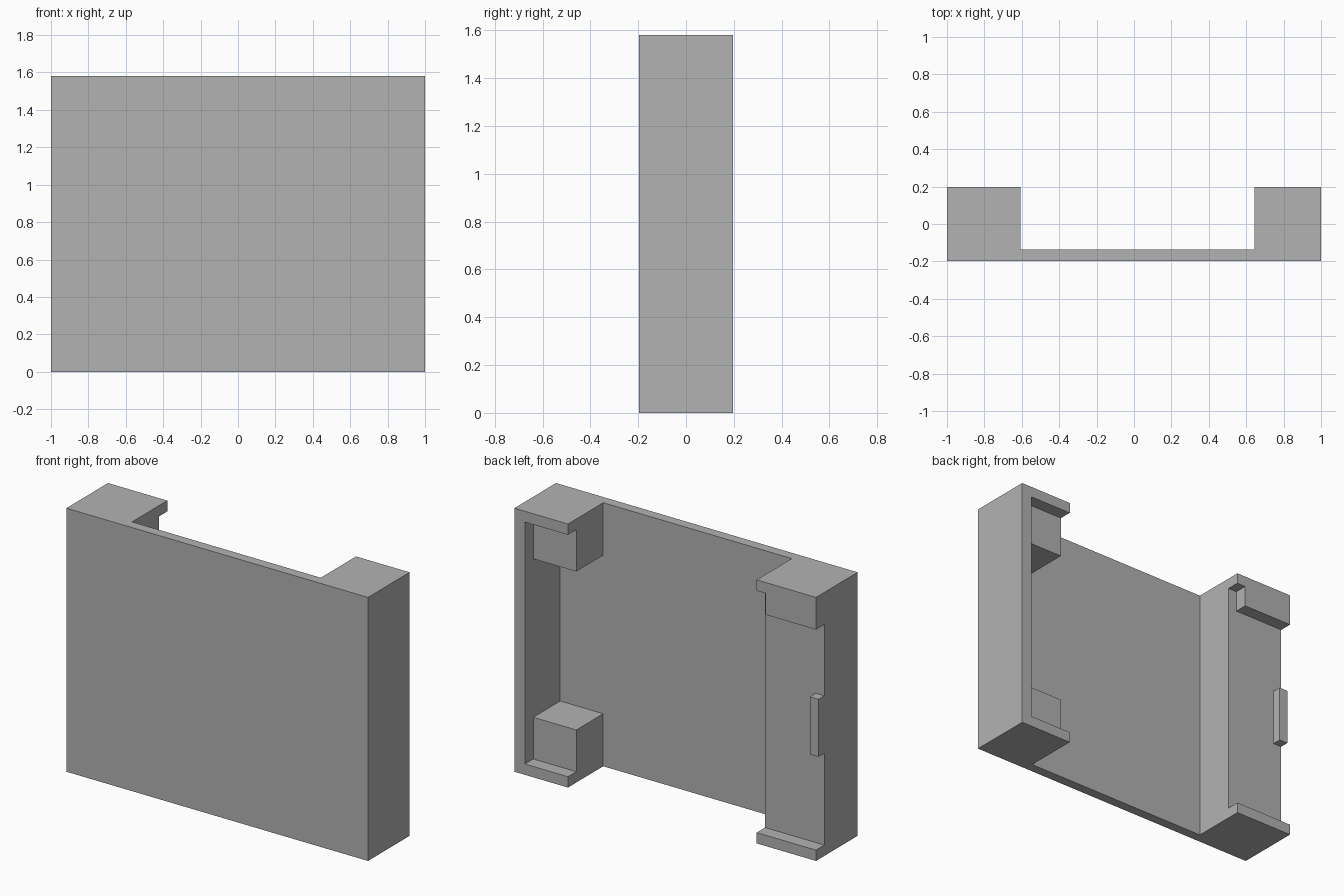
import bpy
import bmesh
from mathutils import Vector

default = bpy.data.objects.get("Cube")
if default:
    bpy.data.objects.remove(default, do_unlink=True)

# Overall sizes
W, D, H = 1.0, 0.197, 1.58      # half width, half depth, height
FLOOR = -0.137                  # inner face of the front panel
LEDGE = 0.118                   # back face of the recessed areas
LIP = 0.065                     # thickness of the end lips
IN_L, IN_R = 0.645, -0.607      # inner edges of the two side blocks
OVER = 0.2                      # how far cutters reach past the body

grey = bpy.data.materials.new("plain grey")
grey.use_nodes = True
grey.diffuse_color = (0.448, 0.448, 0.448, 1)
grey.node_tree.nodes["Principled BSDF"].inputs["Base Color"].default_value = grey.diffuse_color


def finish(name, bm):
    bmesh.ops.recalc_face_normals(bm, faces=bm.faces)
    mesh = bpy.data.meshes.new(name)
    bm.to_mesh(mesh)
    bm.free()
    mesh.materials.append(grey)
    obj = bpy.data.objects.new(name, mesh)
    bpy.context.collection.objects.link(obj)
    return obj


def box(name, x, y, z):
    bm = bmesh.new()
    bmesh.ops.create_cube(bm, size=1)
    for v in bm.verts:
        v.co = Vector(r[0] if c < 0 else r[1] for c, r in zip(v.co, (x, y, z)))
    return finish(name, bm)


def carve(body, x, y, z):
    cutter = box("cutter", x, y, z)
    cutter.hide_render = True
    mod = body.modifiers.new("carve", "BOOLEAN")
    mod.operation, mod.solver, mod.object = "DIFFERENCE", "EXACT", cutter
    bpy.context.view_layer.objects.active = body
    bpy.ops.object.modifier_apply(modifier=mod.name)
    bpy.data.objects.remove(cutter, do_unlink=True)


# Housing: a U-shaped plan extruded to full height
plan = [(-W, -D), (W, -D), (W, D), (IN_L, D),
        (IN_L, FLOOR), (IN_R, FLOOR), (IN_R, D), (-W, D)]
bm = bmesh.new()
base = bm.faces.new([bm.verts.new((x, y, 0)) for x, y in plan])
side = bmesh.ops.extrude_face_region(bm, geom=[base])
bmesh.ops.translate(bm, vec=(0, 0, H),
                    verts=[g for g in side["geom"] if isinstance(g, bmesh.types.BMVert)])
housing = finish("housing", bm)

back = (LEDGE, D + OVER)
# Left block: shallow recess, then a deep pocket between two corner blocks
carve(housing, (IN_L - OVER, 0.93), back, (LIP, H - LIP))
carve(housing, (IN_L - OVER, 0.93), (FLOOR, D + OVER), (0.315, H - 0.315))

# Right block: recess below the top pad, and a notch at the pad's inner edge
carve(housing, (-W - OVER, IN_R + OVER), back, (LIP, 1.387))
carve(housing, (IN_R - 0.058, IN_R + OVER), back, (1.3, H - LIP))

# Catch bar on the outer edge of the right block
box("catch_bar", (-W, -W + 0.057), (LEDGE, LEDGE + 0.055), (0.615, 0.96))
